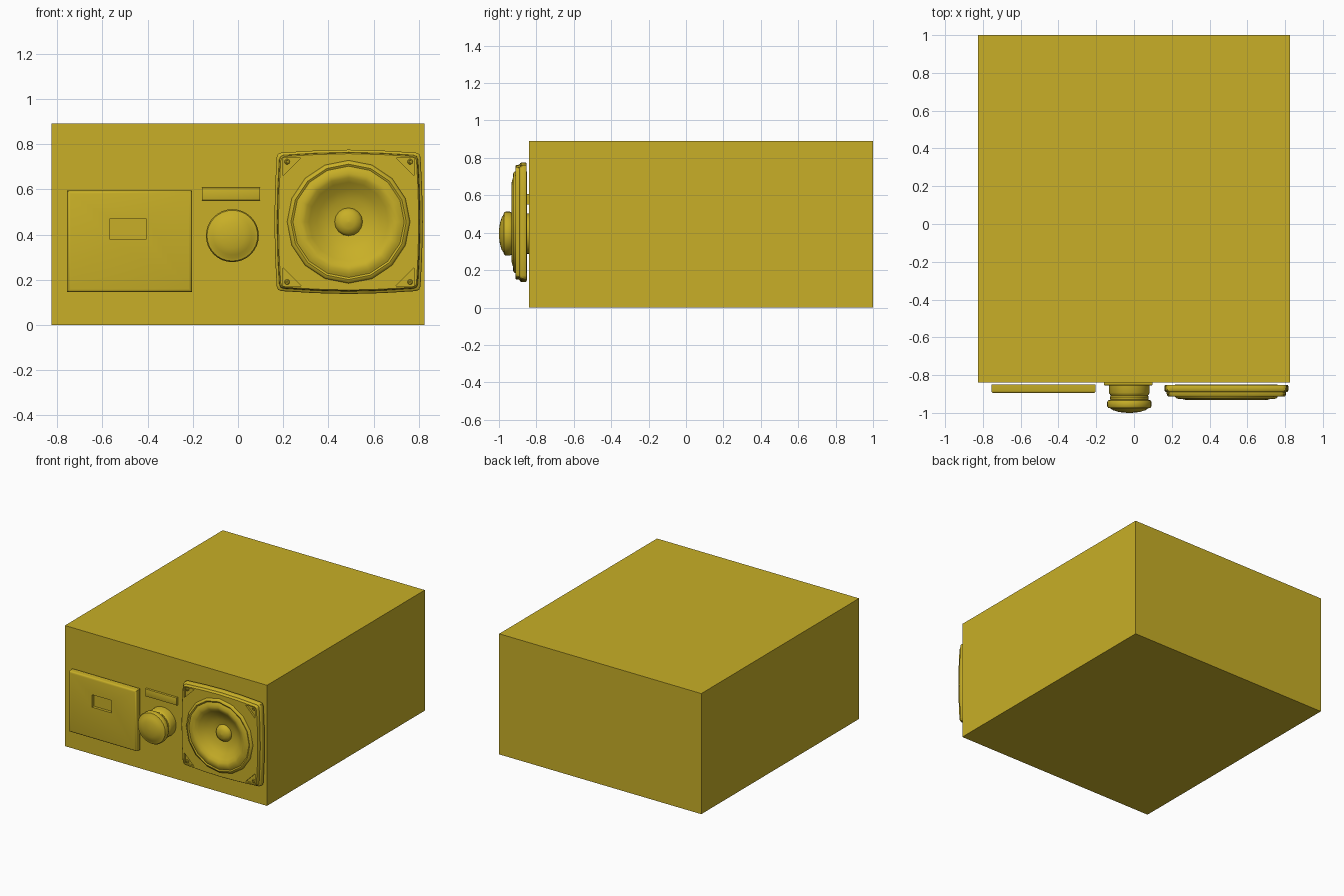
import bpy, bmesh, math
from mathutils import Matrix

if "Cube" in bpy.data.objects:
    bpy.data.objects.remove(bpy.data.objects["Cube"])

mat = bpy.data.materials.new("mustard")
mat.diffuse_color = (0.58, 0.43, 0.02, 1)
mat.use_nodes = True
mat.node_tree.nodes["Principled BSDF"].inputs["Base Color"].default_value = mat.diffuse_color


def finish(name, bm, smooth=True):
    """Turn a bmesh into a named, coloured object."""
    bmesh.ops.remove_doubles(bm, verts=bm.verts, dist=1e-5)
    bmesh.ops.recalc_face_normals(bm, faces=bm.faces)
    me = bpy.data.meshes.new(name)
    bm.to_mesh(me)
    bm.free()
    ob = bpy.data.objects.new(name, me)
    bpy.context.collection.objects.link(ob)
    me.materials.append(mat)
    if smooth:
        shade(ob)
    return ob


def activate(ob):
    bpy.ops.object.select_all(action='DESELECT')
    ob.select_set(True)
    bpy.context.view_layer.objects.active = ob


def shade(ob):
    activate(ob)
    bpy.ops.object.shade_smooth_by_angle(angle=math.radians(40))


def loft(bm, loops):
    """Skin a stack of equal-length closed loops and cap both ends."""
    rings = [[bm.verts.new(p) for p in loop] for loop in loops]
    n = len(rings[0])
    for a, b in zip(rings, rings[1:]):
        for i in range(n):
            j = (i + 1) % n
            bm.faces.new((a[i], a[j], b[j], b[i]))
    bm.faces.new(rings[0])
    bm.faces.new(rings[-1])


def lathe(name, profile, cx, cz, segs):
    """Revolve (radius, y) points about an axis along y."""
    bm = bmesh.new()
    loops = []
    for r, y in profile:
        r = max(r, 0.0005)
        loops.append([(cx + r * math.cos(2 * math.pi * i / segs), y,
                       cz + r * math.sin(2 * math.pi * i / segs)) for i in range(segs)])
    loft(bm, loops)
    return finish(name, bm)


def box(name, x0, x1, y0, y1, z0, z1, bevel=0.0, segs=2):
    """Box by its limits; bevel rounds all edges that touch the front face."""
    bm = bmesh.new()
    m = Matrix.Translation(((x0 + x1) / 2, (y0 + y1) / 2, (z0 + z1) / 2)) @ \
        Matrix.Diagonal((x1 - x0, y1 - y0, z1 - z0, 1))
    bmesh.ops.create_cube(bm, size=1, matrix=m)
    if bevel:
        edges = [e for e in bm.edges if all(v.co.y < (y0 + y1) / 2 for v in e.verts)]
        bmesh.ops.bevel(bm, geom=edges, offset=bevel, segments=segs, profile=0.5,
                        affect='EDGES')
    return finish(name, bm, smooth=bool(bevel))


def cut(ob, cutter):
    mod = ob.modifiers.new("cut", 'BOOLEAN')
    mod.object = cutter
    mod.operation = 'DIFFERENCE'
    mod.solver = 'EXACT'
    activate(ob)
    bpy.ops.object.modifier_apply(modifier=mod.name)
    bpy.data.objects.remove(cutter, do_unlink=True)
    shade(ob)


# Cabinet
box("cabinet", -0.825, 0.825, -0.84, 1.0, 0, 0.89)

# Display panel with a sunken window
panel = box("display_panel", -0.755, -0.203, -0.896, -0.85, 0.145, 0.594, 0.014, 3)
cut(panel, box("window_cutter", -0.565, -0.407, -0.95, -0.875, 0.378, 0.47))

# Thin indicator bar above the knob
box("indicator_bar", -0.16, 0.098, -0.855, -0.84, 0.55, 0.607, 0.006, 2)

# Control knob: base, neck and domed cap
lathe("control_knob",
      [(0, -0.838), (0.108, -0.838), (0.108, -0.893), (0.103, -0.902), (0.098, -0.908),
       (0.103, -0.916), (0.1, -0.93), (0.113, -0.934), (0.117, -0.942), (0.117, -0.965),
       (0.112, -0.973), (0.1, -0.976), (0.085, -0.986), (0.055, -0.995), (0.025, -0.999),
       (0, -1.0)], -0.025, 0.395, 32)

# Speaker frame: bulged square plate with a raised, slightly smaller front layer
CX, CZ = 0.489, 0.456
quarter = [(0.328, 0), (0.325, 0.15), (0.318, 0.285), (0.312, 0.3), (0.298, 0.306),
           (0.15, 0.315), (0, 0.319)]
outline = (quarter
           + [(-x, z) for x, z in quarter[-2::-1]]
           + [(-x, -z) for x, z in quarter[1:]]
           + [(x, -z) for x, z in quarter[-2:0:-1]])
bm = bmesh.new()
loft(bm, [[(CX + x * s, y, CZ + z * s) for x, z in outline]
          for y, s in [(-0.852, 0.99), (-0.857, 1), (-0.882, 1), (-0.888, 0.985),
                       (-0.89, 0.965), (-0.906, 0.96), (-0.912, 0.945)]])
frame = finish("speaker_frame", bm)

# Opening for the cone
bm = bmesh.new()
loft(bm, [[(CX + 0.26 * math.cos(i * math.pi / 8), y, CZ + 0.26 * math.sin(i * math.pi / 8))
           for i in range(16)] for y in (-0.95, -0.8)])
cut(frame, finish("opening_cutter", bm, False))

# Sunken corner triangles, each holding a screw
for sx in (-1, 1):
    for sz in (-1, 1):
        bm = bmesh.new()
        tri = [(0.29, 0.283), (0.21, 0.283), (0.29, 0.203)]
        loft(bm, [[(CX + sx * x, y, CZ + sz * z) for x, z in tri] for y in (-0.95, -0.898)])
        cut(frame, finish("corner_cutter", bm, False))
        lathe("corner_screw",
              [(0, -0.89), (0.012, -0.89), (0.012, -0.904), (0.009, -0.907),
               (0.005, -0.907), (0.004, -0.901), (0, -0.901)],
              CX + sx * 0.272, CZ + sz * 0.266, 10)

# Speaker cone: outer ring, rolled surround, dish and dust cap
lathe("speaker_cone",
      [(0, -0.85), (0.272, -0.85), (0.272, -0.914), (0.266, -0.922), (0.255, -0.926),
       (0.246, -0.921), (0.235, -0.926), (0.215, -0.932), (0.195, -0.926), (0.175, -0.912),
       (0.14, -0.886), (0.1, -0.868), (0.062, -0.86), (0.06, -0.868), (0.052, -0.88),
       (0.03, -0.891), (0, -0.895)], CX, CZ, 16)
